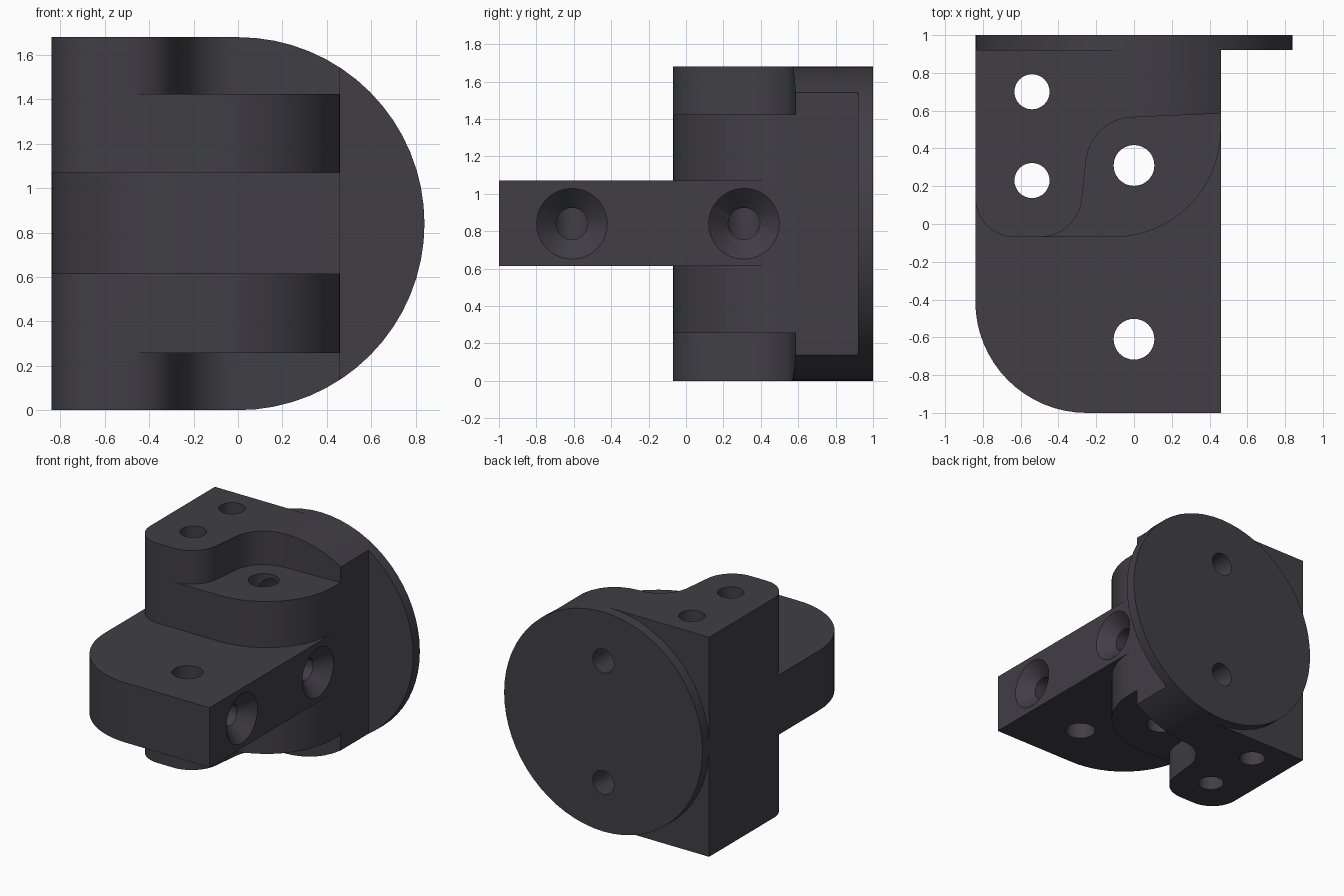
import bpy, bmesh
from math import sin, cos, radians
from mathutils import Vector, Matrix

cube = bpy.data.objects.get("Cube")
if cube:
    bpy.data.objects.remove(cube, do_unlink=True)

WIDE, HEIGHT, MID, SIDE = 0.84, 1.68, 0.84, 0.46

mat = bpy.data.materials.new("charcoal_grey")
mat.use_nodes = True
colour = (0.052, 0.049, 0.060, 1)
mat.diffuse_color = colour
mat.node_tree.nodes["Principled BSDF"].inputs["Base Color"].default_value = colour


def arc(cx, cy, r, start, end, steps=16):
    angles = [radians(start + (end - start) * i / steps) for i in range(steps + 1)]
    return [(cx + r * cos(a), cy + r * sin(a)) for a in angles]


def finish(name, bm):
    bmesh.ops.recalc_face_normals(bm, faces=bm.faces[:])
    mesh = bpy.data.meshes.new(name)
    bm.to_mesh(mesh)
    bm.free()
    mesh.materials.append(mat)
    obj = bpy.data.objects.new(name, mesh)
    bpy.context.collection.objects.link(obj)
    return obj


def prism(name, profile, low, high, along="z"):
    """Extrude a flat profile between two heights, along z or y."""
    bm = bmesh.new()
    place = (lambda p: (p[0], p[1], low)) if along == "z" else (lambda p: (p[0], low, p[1]))
    face = bm.faces.new([bm.verts.new(place(p)) for p in profile])
    extruded = bmesh.ops.extrude_face_region(bm, geom=[face])["geom"]
    step = Vector((0, 0, high - low)) if along == "z" else Vector((0, high - low, 0))
    bmesh.ops.translate(bm, verts=[g for g in extruded if isinstance(g, bmesh.types.BMVert)], vec=step)
    return finish(name, bm)


def bore(name, start, end, r1, r2=None):
    """Round or tapered cutter between two points."""
    start, end = Vector(start), Vector(end)
    axis = end - start
    turn = axis.to_track_quat("Z", "Y").to_matrix().to_4x4()
    bm = bmesh.new()
    bmesh.ops.create_cone(bm, cap_ends=True, segments=32, radius1=r1,
                          radius2=r1 if r2 is None else r2, depth=axis.length,
                          matrix=Matrix.Translation((start + end) / 2) @ turn)
    return finish(name, bm)


def combine(target, tool, operation, keep=False):
    mod = target.modifiers.new("combine", "BOOLEAN")
    mod.operation, mod.solver, mod.object = operation, "EXACT", tool
    bpy.context.view_layer.objects.active = target
    bpy.ops.object.modifier_apply(modifier=mod.name)
    if not keep:
        bpy.data.objects.remove(tool, do_unlink=True)


# Main block: plan outline trimmed to a round right side
plan = ([(SIDE, 0.92), (-WIDE, 0.92)] + arc(-0.63, 0.14, 0.21, 180, 270)
        + arc(-0.11, 0.50, 0.57, 270, 360))
body = prism("main_block", plan, 0, HEIGHT)
trim = prism("round_trim", [(-1, -0.1), (0, -0.1)] + arc(0, MID, MID, -90, 90, 32)
             + [(0, HEIGHT + 0.1), (-1, HEIGHT + 0.1)], -0.5, 1.2, "y")
combine(body, trim, "INTERSECT")

# S-shaped recesses on top and bottom
s_curve = (arc(0, 0.31, 0.255, 90, 173.8) + arc(-0.5, 0.155, 0.225, -6.2, -90)
           + [(-0.5, -0.3), (0.8, -0.3), (0.8, 0.60)])
for low, high in ((-0.1, 0.257), (1.423, HEIGHT + 0.1)):
    combine(body, prism("recess_cutter", s_curve, low, high), "DIFFERENCE")

# Arm reaching forward
arm_plan = ([(SIDE, -1), (SIDE, 0.7), (-WIDE, 0.7)]
            + arc(-0.25, -0.41, 0.59, 180, 270))
combine(body, prism("arm", arm_plan, 0.613, 1.07), "UNION")

# Vertical through holes
for x, y, r in ((0, -0.61, 0.108), (0, 0.31, 0.108), (-0.54, 0.23, 0.093), (-0.54, 0.70, 0.093)):
    combine(body, bore("hole_cutter", (x, y, -0.2), (x, y, 1.9), r), "DIFFERENCE")

# Countersunk screw holes in the right side
for y in (-0.61, 0.31):
    combine(body, bore("screw_cutter", (0.6, y, MID), (0, y, MID), 0.085), "DIFFERENCE")
    combine(body, bore("sink_cutter", (SIDE + 0.02, y, MID), (SIDE - 0.10, y, MID), 0.21, 0.085),
            "DIFFERENCE")

# Round back plate, with two screw holes running into the block
plate = prism("back_plate", arc(0, MID, MID, -90, 270, 64)[:-1], 0.92, 1.0, "y")
for z in (MID - 0.465, MID + 0.465):
    cutter = bore("back_cutter", (0, 1.2, z), (0, 0.31, z), 0.09)
    combine(plate, cutter, "DIFFERENCE", keep=True)
    combine(body, cutter, "DIFFERENCE")

# Smooth curves, sharp corners
bpy.ops.object.select_all(action="DESELECT")
for obj in (body, plate):
    obj.select_set(True)
bpy.context.view_layer.objects.active = body
bpy.ops.object.shade_smooth_by_angle(angle=radians(25))
